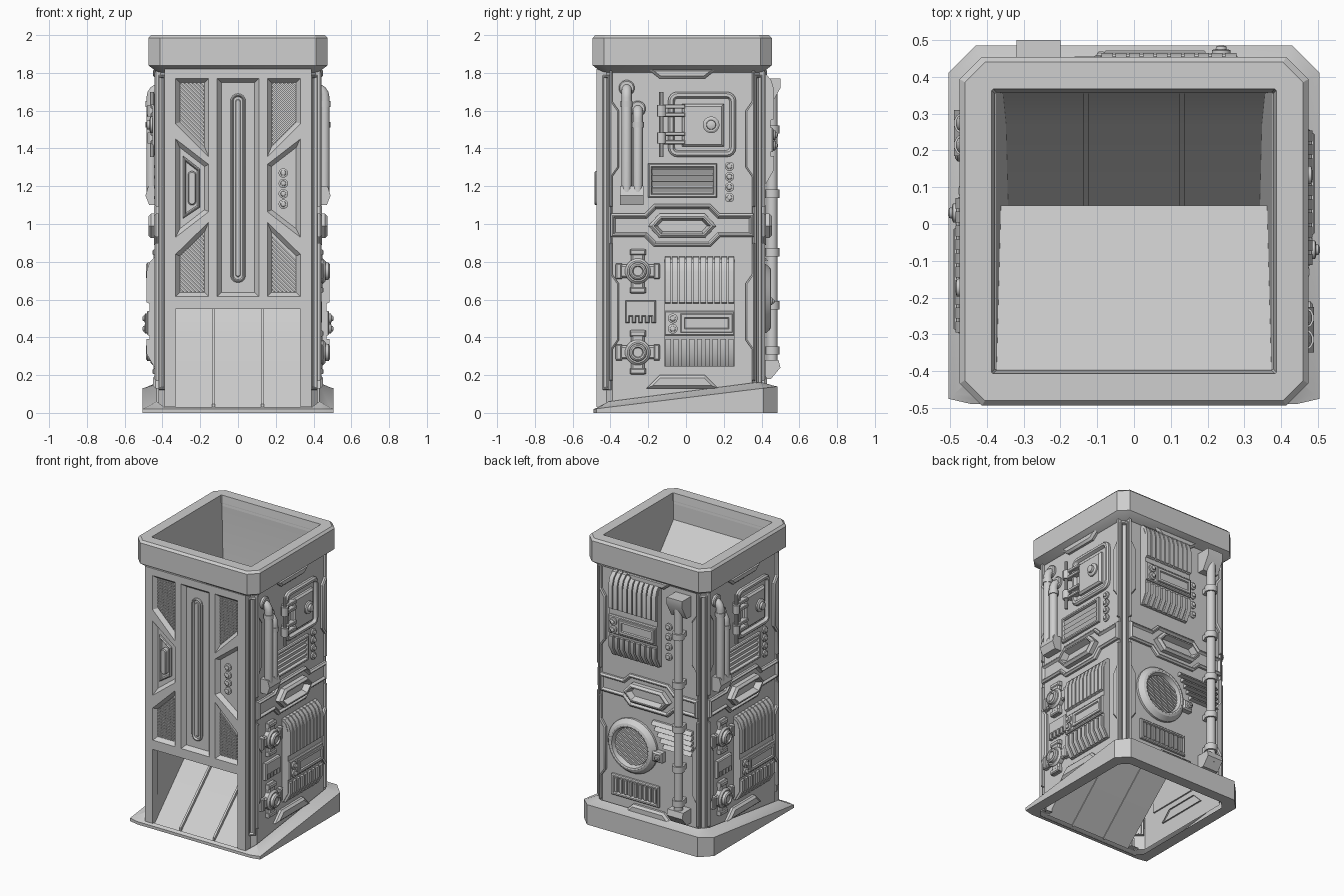
import bpy, bmesh, math
from mathutils import Vector

if "Cube" in bpy.data.objects:
    bpy.data.objects.remove(bpy.data.objects["Cube"])

CY = -0.02                                  # body centre in y
RIGHT, BACK, LEFT, FRONT = 0, 90, 180, 270
parts = {}
grey = bpy.data.materials.new("light_grey_metal")
grey.diffuse_color = (0.62, 0.62, 0.62, 1)
grey.use_nodes = True
grey.node_tree.nodes["Principled BSDF"].inputs["Base Color"].default_value = grey.diffuse_color

# ---------- helpers: (u, v, w) = along a side, up, outwards ----------
def place(a, u, v, w):
    c, s = round(math.cos(math.radians(a)), 6), round(math.sin(math.radians(a)), 6)
    return Vector((c * w - s * u, s * w + c * u + CY, v))

def loft(name, loops, cap0=False, cap1=False, skip=()):
    bm = parts.setdefault(name, bmesh.new())
    rows = [[bm.verts.new(p) for p in l] for l in loops]
    n = len(rows[0])
    for a, b in zip(rows, rows[1:]):
        for i in range(n):
            if i not in skip:
                bm.faces.new((a[i], a[(i + 1) % n], b[(i + 1) % n], b[i]))
    if cap0: bm.faces.new(rows[0][::-1])
    if cap1: bm.faces.new(rows[-1])

def ccw(p):
    area = sum(p[i - 1][0] * p[i][1] - p[i][0] * p[i - 1][1] for i in range(len(p)))
    return list(p) if area > 0 else list(p)[::-1]

def offset(p, d):
    out = []
    for i in range(len(p)):
        a, b, c = Vector(p[i - 1]), Vector(p[i]), Vector(p[(i + 1) % len(p)])
        e, f = (b - a).normalized(), (c - b).normalized()
        n, m = Vector((-e.y, e.x)), Vector((-f.y, f.x))
        out.append(tuple(b + d * (n + m) / (1 + n.dot(m))))
    return out

def steps(name, a, poly, prof, cap=True):   # prof: (inset, height) steps
    poly = ccw(poly)
    loft(name, [[place(a, x, y, w) for x, y in (offset(poly, d) if d else poly)] for d, w in prof], False, cap)

def slab(name, a, poly, w0, w1, bev=0.006):
    steps(name, a, poly, [(0, w0), (0, w1 - bev), (bev, w1)])

def ring(name, a, poly, w0, w1, t, floor, bev=0.006):
    steps(name, a, poly, [(0, w0), (0, w1 - bev), (bev, w1), (t - bev, w1), (t, floor)])

def rect(u0, u1, v0, v1):
    return [(u0, v0), (u1, v0), (u1, v1), (u0, v1)]

def rrect(u0, u1, v0, v1, r, n=4):
    r *= 0.98
    cs = [(u1 - r, v0 + r, -90), (u1 - r, v1 - r, 0), (u0 + r, v1 - r, 90), (u0 + r, v0 + r, 180)]
    return [(x + r * math.cos(math.radians(s + 90 * i / n)), y + r * math.sin(math.radians(s + 90 * i / n)))
            for x, y, s in cs for i in range(n + 1)]

def circle(u, v, r, n=20):
    return [(u + r * math.cos(2 * math.pi * (i + .5) / n), v + r * math.sin(2 * math.pi * (i + .5) / n)) for i in range(n)]

def bar(name, a, prof, u0, u1):             # (v, w) profile extruded along u
    prof = ccw(prof)
    loft(name, [[place(a, u, v, w) for v, w in prof] for u in (u0, u1)], True, True)

def tube(name, a, u, path, r, n=14):        # round pipe through (v, w) points
    loops = []
    for i, p in enumerate(path):
        t = (Vector(path[min(i + 1, len(path) - 1)]) - Vector(path[max(i - 1, 0)])).normalized()
        loops.append([place(a, u + r * math.cos(k), p[0] + r * math.sin(k) * t.y, p[1] - r * math.sin(k) * t.x)
                      for k in (2 * math.pi * j / n for j in range(n))])
    loft(name, loops, True, True)

def clip(p, n, d):                          # keep the part where n.p >= d
    out = []
    for i in range(len(p)):
        a, b = Vector(p[i - 1]), Vector(p[i])
        da, db = a.dot(n) - d, b.dot(n) - d
        if da * db < 0: out.append(tuple(a + (b - a) * da / (da - db)))
        if db >= 0: out.append(tuple(b))
    return out

def hatch(name, a, poly, ang, pitch, w0, w1):
    n = Vector((math.cos(math.radians(ang)), math.sin(math.radians(ang))))
    ds = [Vector(p).dot(n) for p in poly]
    d = min(ds) + pitch / 2
    while d < max(ds) - pitch:
        q = clip(clip(poly, n, d), -n, -(d + pitch * .55))
        if len(q) > 2: slab(name, a, q, w0, w1, 0)
        d += pitch

def button(name, a, u, v, w, r=0.026):
    steps(name, a, circle(u, v, r, 16), [(0, w), (0, w + .01), (r * .25, w + .013), (r * .4, w + .013), (r * .45, w + .02), (r * .7, w + .024)])

def octagon(h, c, z):
    p = [(h, c - h), (h, h - c), (h - c, h), (c - h, h), (-h, h - c), (-h, c - h), (c - h, -h), (h - c, -h)]
    return [Vector((x, y + CY, z)) for x, y in p]

# ---------- shell, rim and base skirt ----------
loft("body_shell", [octagon(.42, .05, .02), octagon(.42, .05, 1.83)], skip=(6,))
loft("top_rim", [octagon(h, c, z) for h, c, z in ((.41, .05, 1.80), (.43, .055, 1.805), (.474, .06, 1.84),
     (.474, .06, 1.985), (.460, .055, 2.0), (.387, .004, 2.0), (.378, .004, 1.93))])
outer = [(-.44, -.49), (.44, -.49), (.505, -.475), (.505, .41), (.43, .485), (-.43, .485), (-.505, .41), (-.505, -.475)]
inner = [(-.39, -.465), (.39, -.465), (.43, -.41), (.43, .36), (.38, .41), (-.38, .41), (-.43, .36), (-.43, -.41)]
slope = lambda y: .02 + .12 * (y + .49) / .975
loft("base_skirt", [[(x, y, 0) for x, y in inner], [(x, y, 0) for x, y in outer], [(x, y, slope(y)) for x, y in outer],
     [(x, y, slope(y) + .004) for x, y in offset(outer, .015)],
     [(x, y, .03 if y < -.45 else .06 if y < 0 else .16) for x, y in inner]])
for a in (45, 135, 225, 315):               # slotted corner rails
    ring("corner_rails", a, rect(-.028, .028, .12, 1.79), .54, .575, .018, .555)

# ---------- chute inside ----------
ramp = [(-.455, .02), (-.1, .36), (.27, .75), (.355, 1.1), (.36, 1.95)]
hood = [(-.40, 1.95), (-.395, 1.82), (.05, 1.33), (-.44, .56)]
cx = lambda z: .33 + .024 * z
bm = parts.setdefault("chute", bmesh.new())
for line in (ramp, hood):
    rows = [[bm.verts.new((s * cx(z), y, z)) for s in (-1, 1)] for y, z in line]
    for p, q in zip(rows, rows[1:]):
        bm.faces.new((p[0], p[1], q[1], q[0]) if line is ramp else (q[0], q[1], p[1], p[0]))
for s in (-1, 1):
    f = [bm.verts.new((s * cx(z), y, z)) for y, z in ramp + hood]
    bm.faces.new(f if s < 0 else f[::-1])
rib = [(y - CY, z) for y, z in ramp[:4]]
for u in (-.13, .13):                       # ribs along the ramp
    bar("chute_ribs", FRONT, [(z - .008, -y) for y, z in rib] + [(z + .026, -y) for y, z in rib[::-1]], u - .007, u + .007)

# ---------- front door plate with recesses ----------
TOPW, FLOOR = .455, .428
mesh_l = [(-.33, 1.53), (-.155, 1.355), (-.155, 1.77), (-.33, 1.77)]
mid_l = [(-.33, .93), (-.155, 1.065), (-.155, 1.315), (-.33, 1.45)]
low_l = [(-.33, .615), (-.155, .615), (-.155, 1.01), (-.33, .84)]
flip = lambda p: ccw([(-x, y) for x, y in p])
meshes = [mesh_l, flip(mesh_l), low_l, flip(low_l)]
holes = meshes + [mid_l, flip(mid_l), rect(-.11, .11, .615, 1.77)]
edge = [(-.39, .03), (-.33, .03), (-.33, .55), (.33, .55), (.33, .03), (.39, .03), (.39, 1.82), (-.39, 1.82)]
bm = parts.setdefault("front_plate", bmesh.new())
edges = []
for loop in [edge] + holes:
    vs = [bm.verts.new(place(FRONT, x, y, TOPW)) for x, y in loop]
    edges += [bm.edges.new((vs[i - 1], vs[i])) for i in range(len(vs))]
bmesh.ops.triangle_fill(bm, use_beauty=True, edges=edges, normal=(0, -1, 0))
bm.normal_update()
for f in bm.faces:
    if f.normal.y > 0: f.normal_flip()
steps("front_plate", FRONT, edge, [(0, .40), (0, TOPW)], False)
for h in holes:
    steps("front_recesses", FRONT, h, [(0, TOPW), (.022, FLOOR)])
for m in meshes:
    hatch("front_mesh", FRONT, offset(m, .024), 45, .015, FLOOR, FLOOR + .008)
ring("door_slot", FRONT, rrect(-.04, .04, .69, 1.69, .04, 6), FLOOR, .442, .016, FLOOR + .002)
slab("door_slot_bar", FRONT, rrect(-.014, .014, .72, 1.66, .014, 4), FLOOR, .436, .004)
ring("front_latch", FRONT, [(-.29, 1.03), (-.2, 1.09), (-.2, 1.29), (-.29, 1.36)], FLOOR, .445, .016, FLOOR + .002)
slab("front_latch_grip", FRONT, rrect(-.265, -.222, 1.1, 1.28, .021), FLOOR, .465)
for z in (1.105, 1.16, 1.215, 1.27):
    button("front_buttons", FRONT, .24, z, FLOOR, .025)

# ---------- repeated side parts ----------
def side_frame(a):
    slab("edge_tabs", a, [(-.12, 1.77), (.12, 1.77), (.19, 1.825), (-.19, 1.825)], .41, .45, .014)
    slab("edge_tabs", a, [(-.19, .13), (.19, .13), (.12, .2), (-.12, .2)], .41, .45, .014)
    half = [(.38, .93), (.2, .93), (.15, .88)]
    low = [(-u, v) for u, v in half] + half[::-1]
    ring("middle_bands", a, low + [(u, 1.985 - v) for u, v in low[::-1]], .41, .444, .026, .43, .01)
    hexa = [(.18, .99), (.12, 1.055), (-.12, 1.055), (-.18, .99), (-.12, .925), (.12, .925)]
    ring("hex_handles", a, hexa, .42, .475, .036, .435, .014)
    for s in (-1, 1):
        for z0, z1 in ((.17, .90), (1.09, 1.81)):
            c = (z0 + z1) / 2
            p = [(.385, z0), (.385, z1), (.37, z1), (.37, c + .2), (.335, c + .15), (.335, c - .15), (.37, c - .2), (.37, z0)]
            slab("edge_strips", a, [(s * u, v) for u, v in p], .41, .442, .008)

def big_vent(a, u, z):
    bar("vent_body", a, [(z, .41), (z, .43), (z + .07, .468), (z + .5, .468), (z + .55, .45), (z + .575, .41)], u - .186, u + .186)
    for i in range(10):
        c = u - .168 + i * .0373
        bar("vent_fins", a, [(z + .33, .46), (z + .34, .485), (z + .5, .485), (z + .55, .47), (z + .58, .44), (z + .585, .41)], c - .015, c + .015)
    for i in range(9):
        c = u - .166 + i * .0415
        bar("vent_teeth", a, [(z, .41), (z, .445), (z + .07, .485), (z + .145, .485), (z + .145, .46)], c - .014, c + .014)
    slab("vent_panel", a, rect(u - .186, u + .186, z + .165, z + .295), .46, .482)
    ring("vent_panel_frame", a, rect(u - .1, u + .175, z + .18, z + .28), .48, .492, .024, .483, .004)
    for dz in (.2, .255):
        button("vent_buttons", a, u - .142, z + dz, .482)

def valve(a, u, z):
    for du, dv in ((.118, .036), (.036, .118)):
        slab("valve_arms", a, rect(u - du, u + du, z - dv, z + dv), .41, .448, .01)
    for du, dv in ((.1, 0), (-.1, 0), (0, .1), (0, -.1)):
        k, l = (.015, .042) if du else (.042, .015)
        slab("valve_pads", a, rect(u + du - k, u + du + k, z + dv - l, z + dv + l), .41, .453)
    steps("valve_hubs", a, circle(u, z, .068, 16), [(0, .41), (0, .45), (.012, .462), (.02, .462), (.022, .48), (.03, .486), (.038, .486), (.043, .476), (.052, .476)])

def service_side(a):
    side_frame(a)
    for u, top in ((-.294, 1.72), (-.235, 1.61)):      # twin pipes
        arc = [(top - .05 + .05 * math.sin(t * math.pi / 8), .408 + .05 * math.cos(t * math.pi / 8)) for t in range(5)]
        tube("side_pipes", a, u, [(1.16, .458)] + arc, .027)
        slab("pipe_flanges", a, circle(u, top, .042, 16), .41, .44)
        tube("pipe_collars", a, u, [(top - .1, .458), (top - .07, .458)], .032)
    bar("pipe_block", a, [(1.1, .41), (1.1, .47), (1.15, .49), (1.2, .475), (1.2, .41)], -.33, -.205)
    ring("safe_frame", a, rrect(-.075, .285, 1.355, 1.70, .05), .41, .445, .035, .425, .01)
    slab("safe_door", a, rect(0, .22, 1.41, 1.635), .415, .452, .012)
    steps("safe_dial", a, circle(.153, 1.525, .044), [(0, .445), (0, .462), (.01, .468), (.018, .468), (.02, .482), (.03, .486)])
    tube("hinge_rod", a, -.11, [(1.355, .455), (1.7, .455)], .012, 10)
    for z in (1.455, 1.6):
        tube("hinge_knuckles", a, -.11, [(z - .03, .455), (z + .03, .455)], .024, 12)
        for dz in (-.022, .022):
            slab("hinge_arms", a, rect(-.1, .015, z + dz - .011, z + dz + .011), .42, .462, .004)
    ring("slat_vent", a, rect(-.18, .185, 1.14, 1.32), .41, .44, .022, .422)
    for i in range(4):
        z = 1.167 + i * .033
        bar("slat_vent_slats", a, [(z, .42), (z, .424), (z + .024, .436), (z + .027, .42)], -.16, .165)
    for z in (1.14, 1.195, 1.25, 1.305):
        button("side_buttons", a, .25, z, .42, .025)
    valve(a, -.235, .75)
    valve(a, -.235, .32)
    slab("comb_plate", a, rect(-.30, -.14, .51, .595), .41, .445)
    for i in range(5):
        slab("comb_teeth", a, rect(-.30 + i * .0345, -.278 + i * .0345, .475, .53), .41, .445)
    big_vent(a, .092, .245)

service_side(RIGHT)
service_side(LEFT)

# ---------- back side ----------
side_frame(BACK)
big_vent(BACK, -.095, 1.215)
for z in (1.3, 1.37, 1.44, 1.51):
    button("back_buttons", BACK, .15, z, .42, .025)
tube("back_pipe", BACK, .26, [(.22, .475), (1.72, .475)], .03, 16)
for z in (.33, .57, .85, 1.16, 1.5):
    tube("back_pipe_collars", BACK, .26, [(z - .022, .475), (z + .022, .475)], .041, 16)
    slab("back_pipe_clamps", BACK, rect(.235, .285, z - .018, z + .018), .41, .47)
bar("back_pipe_blocks", BACK, [(1.77, .41), (1.77, .52), (1.72, .52), (1.63, .47), (1.63, .41)], .2, .32)
bar("back_pipe_blocks", BACK, [(.18, .41), (.18, .47), (.24, .52), (.28, .51), (.28, .41)], .2, .32)
port = circle(-.125, .605, .19, 32)
steps("round_port", BACK, port, [(0, .41), (0, .435), (.025, .465), (.04, .47), (.05, .467), (.06, .43)])
hatch("round_port_grille", BACK, circle(-.125, .605, .128, 32), 60, .022, .43, .445)
slab("port_latch", BACK, rect(.045, .12, .555, .625), .41, .465, .01)
button("port_latch_button", BACK, .09, .59, .465, .02)
for i in range(5):                          # stepped louvres beside the port
    z = .66 + i * .036
    bar("louvres", BACK, [(z, .41), (z, .455), (z + .024, .435), (z + .024, .41)], .12 - i * .022, .34)
ring("lower_grille", BACK, rect(-.29, .08, .225, .37), .41, .44, .022, .422)
for i in range(9):
    u = -.255 + i * .0375
    slab("lower_grille_bars", BACK, rect(u - .011, u + .011, .247, .348), .42, .436, .003)

# ---------- write out the parts ----------
for name, bm in parts.items():
    me = bpy.data.meshes.new(name)
    bm.to_mesh(me)
    bm.free()
    me.materials.append(grey)
    ob = bpy.data.objects.new(name, me)
    bpy.context.collection.objects.link(ob)
    ob.select_set(True)
    bpy.context.view_layer.objects.active = ob
bpy.ops.object.shade_smooth_by_angle(angle=math.radians(30))
